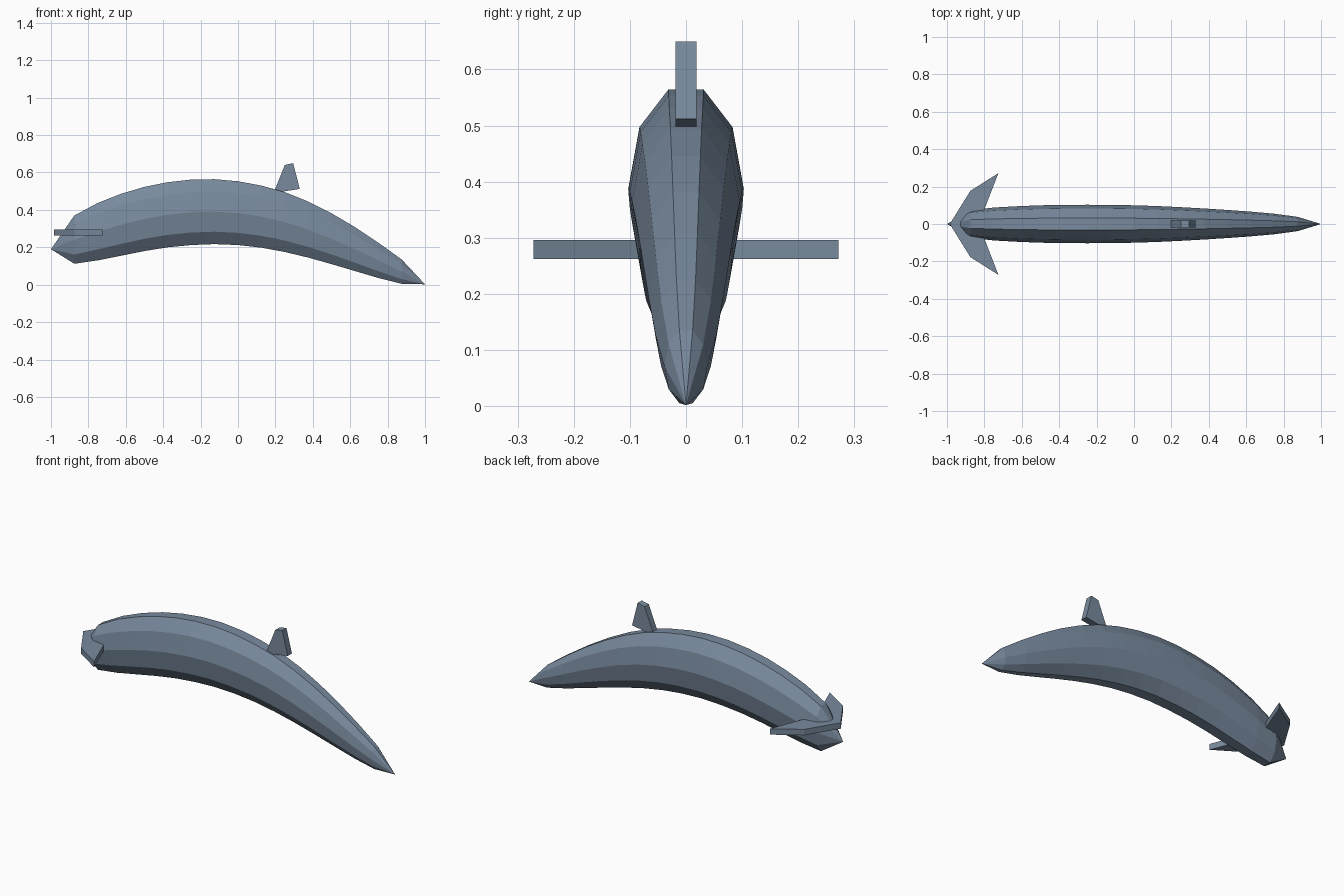
import bpy, bmesh, math

cube = bpy.data.objects.get("Cube")
if cube:
    bpy.data.objects.remove(cube, do_unlink=True)

# Single slate blue skin
skin = bpy.data.materials.new("slate_blue")
skin.use_nodes = True
SLATE = (0.19, 0.255, 0.34, 1)
skin.diffuse_color = SLATE
skin.node_tree.nodes["Principled BSDF"].inputs["Base Color"].default_value = SLATE


def finish(name, bm):
    bmesh.ops.recalc_face_normals(bm, faces=bm.faces)
    mesh = bpy.data.meshes.new(name)
    bm.to_mesh(mesh)
    bm.free()
    mesh.materials.append(skin)
    obj = bpy.data.objects.new(name, mesh)
    bpy.context.collection.objects.link(obj)
    return obj


def slab(name, outline, offset):
    """Extrude a flat outline by the offset vector."""
    bm = bmesh.new()
    face = bm.faces.new([bm.verts.new(p) for p in outline])
    new = bmesh.ops.extrude_face_region(bm, geom=[face])["geom"]
    bmesh.ops.translate(bm, vec=offset,
                        verts=[v for v in new if isinstance(v, bmesh.types.BMVert)])
    return finish(name, bm)


# Arched body: top, underside and half width at even steps along the length
TOP = [.37, .437, .486, .523, .548, .562, .564, .553, .53, .495, .445, .382, .308, .225, .135]
LOW = [.112, .13, .155, .18, .2, .212, .217, .212, .198, .175, .145, .11, .073, .036, .005]
WIDE = [.074, .088, .095, .1, .102, .103, .102, .1, .096, .09, .083, .075, .066, .055, .038]
SIDES = 10

bm = bmesh.new()
rings = []
for i, (top, low, wide) in enumerate(zip(TOP, LOW, WIDE)):
    x = -0.875 + i / 8
    mid = (top + low) / 2
    tall = (top - low) / 2 / math.cos(math.pi / SIDES)
    angles = [math.tau * (k + 0.5) / SIDES for k in range(SIDES)]
    rings.append([bm.verts.new((x, wide * math.sin(a), mid + tall * math.cos(a)))
                  for a in angles])
for a, b in zip(rings, rings[1:]):
    for k in range(SIDES):
        n = (k + 1) % SIDES
        bm.faces.new((a[k], a[n], b[n], b[k]))
# Pointed ends
for ring, tip in ((rings[0], (-1, 0, 0.19)), (rings[-1], (1, 0, 0.002))):
    point = bm.verts.new(tip)
    for k in range(SIDES):
        bm.faces.new((ring[k], ring[(k + 1) % SIDES], point))
finish("body", bm)

# Back fin
fin = [(0.19, 0.49), (0.25, 0.64), (0.295, 0.65), (0.33, 0.512)]
slab("back_fin", [(x, -0.019, z) for x, z in fin], (0, 0.038, 0))

# Pair of swept side fins at the blunt end
fluke = [(-0.985, 0), (-0.875, 0.177), (-0.725, 0.272), (-0.83, 0)]
for side, label in ((1, "rear"), (-1, "front")):
    slab(label + "_side_fin", [(x, side * y, 0.262) for x, y in fluke], (0, 0, 0.034))
